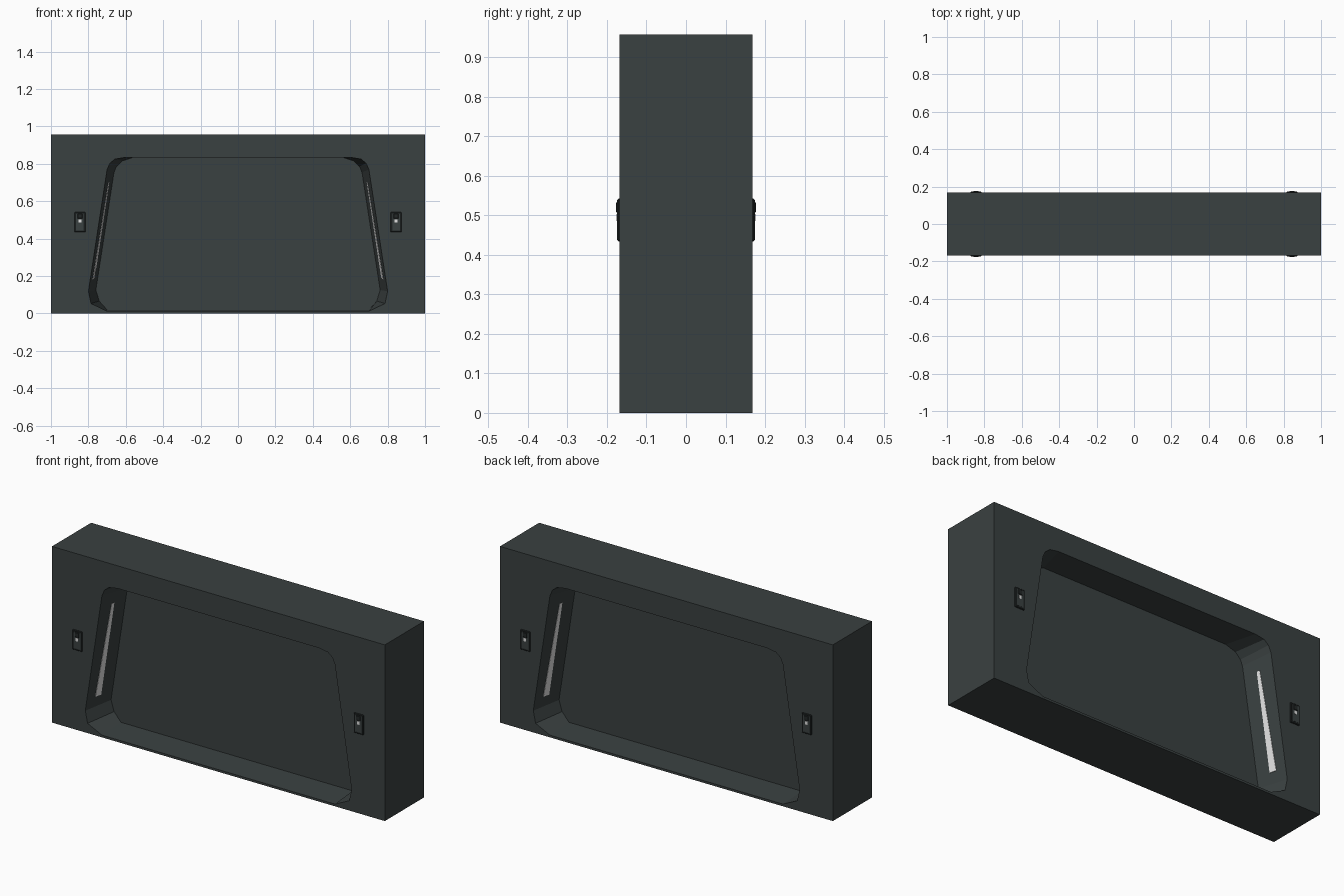
import bpy
import bmesh
from mathutils import Vector

cube = bpy.data.objects.get("Cube")
if cube:
    bpy.data.objects.remove(cube, do_unlink=True)

HALF_DEPTH = 0.168
HEIGHT = 0.957


def material(name, colour):
    mat = bpy.data.materials.new(name)
    mat.use_nodes = True
    mat.diffuse_color = (*colour, 1)
    mat.node_tree.nodes["Principled BSDF"].inputs["Base Color"].default_value = (*colour, 1)
    return mat


wall_grey = material("wall grey", (0.042, 0.052, 0.052))
trim_black = material("trim charcoal", (0.016, 0.02, 0.02))
lamp_white = material("lamp white", (0.75, 0.75, 0.75))


def make_object(name, bm, mat):
    bmesh.ops.recalc_face_normals(bm, faces=bm.faces)
    mesh = bpy.data.meshes.new(name)
    bm.to_mesh(mesh)
    bm.free()
    mesh.materials.append(mat)
    obj = bpy.data.objects.new(name, mesh)
    bpy.context.collection.objects.link(obj)
    return obj


def box(name, centre, size, mat, bevel=0):
    bm = bmesh.new()
    bmesh.ops.create_cube(bm, size=1)
    for v in bm.verts:
        v.co = Vector(centre) + v.co * Vector(size)
    if bevel:
        bmesh.ops.bevel(bm, geom=bm.edges[:], offset=bevel, segments=1, affect='EDGES')
    return make_object(name, bm, mat)


def loft(name, rings, mat):
    """Closed solid through rings of matching points."""
    bm = bmesh.new()
    loops = [[bm.verts.new(p) for p in ring] for ring in rings]
    for a, b in zip(loops, loops[1:]):
        for i in range(len(a)):
            j = (i + 1) % len(a)
            bm.faces.new((a[i], a[j], b[j], b[i]))
    bm.faces.new(loops[0])
    bm.faces.new(loops[-1])
    return make_object(name, bm, mat)


# Right half of the doorway outline, at the wall face and at the door
outer = [(0.70, 0.012), (0.786, 0.053), (0.80, 0.118),
         (0.70, 0.77), (0.685, 0.803), (0.658, 0.825), (0.604, 0.834)]
inner = [(0.70, 0.019), (0.742, 0.066), (0.76, 0.125),
         (0.663, 0.754), (0.65, 0.785), (0.62, 0.815), (0.56, 0.834)]


def ring(half, y, grow=0):
    full = half + [(-x, z) for x, z in reversed(half)]
    return [(x, y, z) for x, z in full]


# Wall block with a tapered recess on both faces; the web between is the door
wall = box("wall_and_door", (0, 0, HEIGHT / 2), (2, 2 * HALF_DEPTH, HEIGHT), wall_grey)
for side in (-1, 1):
    cutter = loft("recess_cutter", [ring(outer, side * 0.2), ring(outer, side * HALF_DEPTH),
                                    ring(inner, side * 0.004)], wall_grey)
    cutter.hide_render = True
    mod = wall.modifiers.new("recess", 'BOOLEAN')
    mod.operation = 'DIFFERENCE'
    mod.solver = 'EXACT'
    mod.object = cutter
    bpy.context.view_layer.objects.active = wall
    bpy.ops.object.modifier_apply(modifier=mod.name)
    bpy.data.objects.remove(cutter, do_unlink=True)


def jamb_x(y, z):
    """Half width of the doorway on its sloping side wall."""
    t = (HALF_DEPTH - abs(y)) / HALF_DEPTH
    foot = 0.80 + (0.76 - 0.80) * t
    head = 0.70 + (0.663 - 0.70) * t
    return foot + (head - foot) * (z - 0.118) / (0.765 - 0.118)


# Light strips on the jambs and control panels beside the doorway
for face, face_name in ((-1, "front"), (1, "back")):
    for side, side_name in ((-1, "right"), (1, "left")):
        tag = f"{face_name}_{side_name}"
        corners = [(0.115, 0.18), (0.078, 0.18), (0.078, 0.70), (0.095, 0.70)]
        loft("light_strip_" + tag,
             [[(side * (jamb_x(y, z) + d), face * y, z) for y, z in corners]
              for d in (0.002, -0.002)], lamp_white)

        x = side * 0.845
        y = face * HALF_DEPTH
        box("control_plate_" + tag, (x, y, 0.488), (0.058, 0.012, 0.108), trim_black, 0.003)
        box("control_face_" + tag, (x, y + face * 0.002, 0.488), (0.04, 0.010, 0.088), wall_grey)
        box("control_button_" + tag, (x, y + face * 0.004, 0.52), (0.026, 0.011, 0.026),
            trim_black, 0.002)
        box("control_lamp_" + tag, (x, y + face * 0.004, 0.494), (0.014, 0.008, 0.018), lamp_white)
